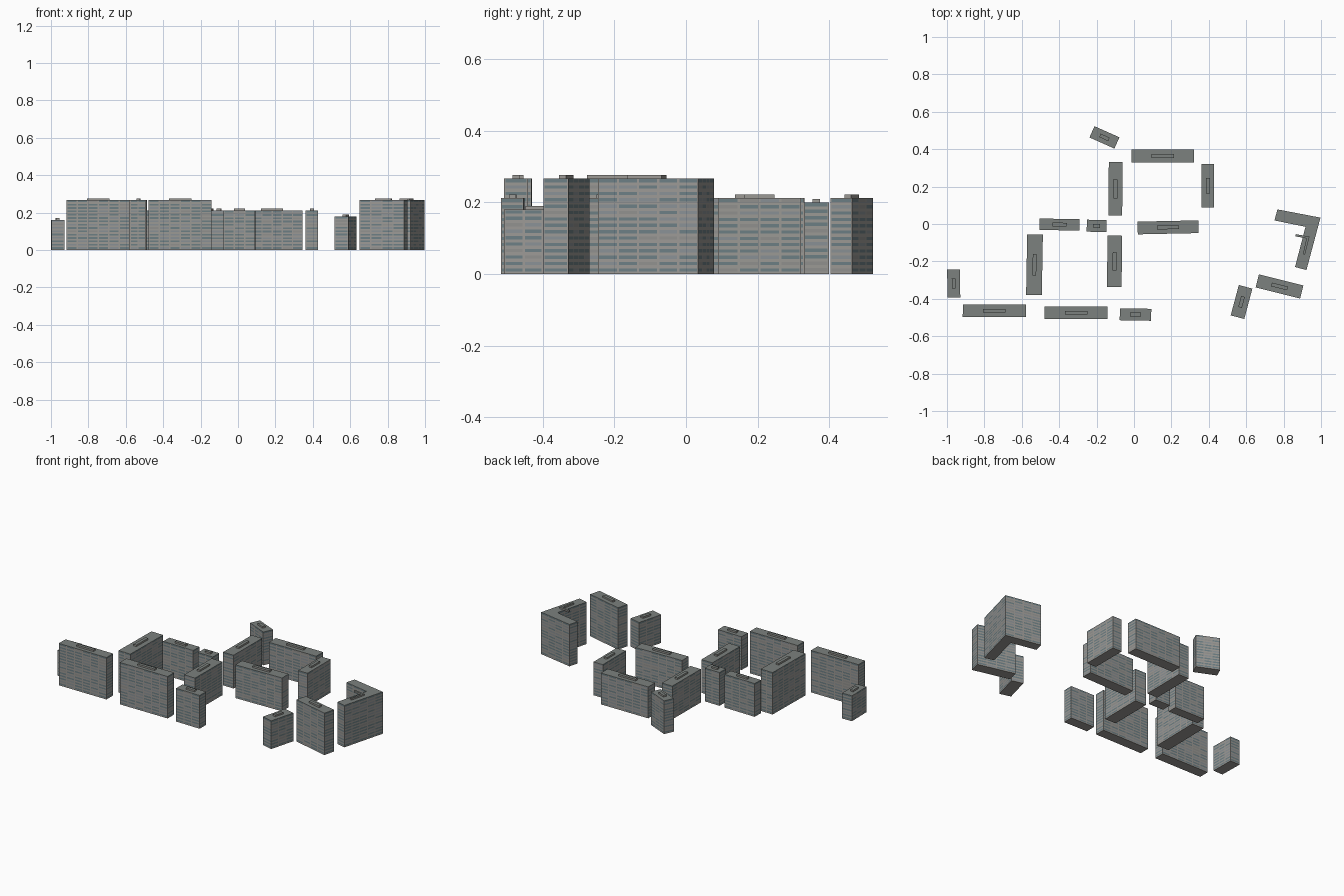
import bpy, bmesh, math, random
from mathutils import Vector, Matrix

if "Cube" in bpy.data.objects:
    bpy.data.objects.remove(bpy.data.objects["Cube"])

random.seed(4)

def material(name, c):
    m = bpy.data.materials.new(name)
    m.diffuse_color = (*c, 1)
    m.use_nodes = True
    m.node_tree.nodes["Principled BSDF"].inputs["Base Color"].default_value = m.diffuse_color
    return m

MATS = [material("concrete", (0.33, 0.32, 0.30)),
        material("roofing", (0.20, 0.22, 0.21)),
        material("glass", (0.15, 0.21, 0.23)),
        material("pale_glass", (0.25, 0.28, 0.30)),
        material("panel", (0.28, 0.28, 0.27))]
FLOOR, BAY = 0.0178, 0.055

def finish(bm, name):
    bmesh.ops.remove_doubles(bm, verts=bm.verts, dist=1e-5)
    me = bpy.data.meshes.new(name)
    bm.to_mesh(me)
    bm.free()
    for m in MATS:
        me.materials.append(m)
    ob = bpy.data.objects.new(name, me)
    bpy.context.collection.objects.link(ob)
    return ob

def cap(bm, pts, z, mat, up=True):
    vs = [bm.verts.new((p[0], p[1], z)) for p in pts]
    f = bm.faces.new(vs if up else vs[::-1])
    f.material_index = mat

def wall(bm, a, b, h):
    # one facade: bays split by pilasters, each floor a sill and a window band
    a, b = Vector((*a, 0)), Vector((*b, 0))
    length = (b - a).length
    d = (b - a) / length
    bays = max(1, round(length / BAY))
    floors = round(h / FLOOR)
    bw, fh, p = length / bays, h / floors, 0.0035
    us = [0]
    for i in range(bays):
        us += [i * bw + p, (i + 1) * bw - p]
    us.append(length)
    zs = [0]
    for k in range(floors):
        zs += [(k + 0.38) * fh, (k + 0.88) * fh]
    zs.append(h)
    grid = [[bm.verts.new(a + d * u + Vector((0, 0, z))) for u in us] for z in zs]
    for r in range(len(zs) - 1):
        for c in range(len(us) - 1):
            f = bm.faces.new((grid[r][c], grid[r][c + 1], grid[r + 1][c + 1], grid[r + 1][c]))
            if r % 2 and c % 2:
                f.material_index = random.choices((2, 3, 4), (7, 2, 1))[0]

def block(name, pts, h):
    bm = bmesh.new()
    for a, b in zip(pts, pts[1:] + pts[:1]):
        wall(bm, a, b, h)
    cap(bm, pts, h, 1)
    cap(bm, pts, 0, 0, False)
    return finish(bm, name)

def plant(name, pts, z, t):
    # rooftop service box
    bm = bmesh.new()
    for a, b in zip(pts, pts[1:] + pts[:1]):
        bm.faces.new([bm.verts.new(v) for v in
                      ((*a, z), (*b, z), (*b, z + t), (*a, z + t))])
    cap(bm, pts, z + t, 1)
    cap(bm, pts, z, 0, False)
    return finish(bm, name)

def rect(x, y, l, w, deg):
    rot = Matrix.Rotation(math.radians(deg), 2)
    out = []
    for sx, sy in ((-1, -1), (1, -1), (1, 1), (-1, 1)):
        v = rot @ Vector((sx * l / 2, sy * w / 2))
        out.append((x + v.x, y + v.y))
    return out

# slab blocks: x, y, length, width, angle, height
BLOCKS = [
    (-0.158, 0.463, 0.146, 0.066, -24, 0.212),
    (0.154, 0.364, 0.334, 0.070, 0, 0.200),
    (0.395, 0.205, 0.232, 0.066, 90, 0.212),
    (-0.099, 0.188, 0.285, 0.074, 89.5, 0.212),
    (-0.398, -0.003, 0.214, 0.061, -1, 0.212),
    (-0.200, -0.010, 0.105, 0.064, -1, 0.212),
    (0.182, -0.018, 0.325, 0.068, 1.2, 0.212),
    (-0.532, -0.218, 0.323, 0.084, 89, 0.267),
    (-0.104, -0.200, 0.275, 0.078, 89.5, 0.212),
    (-0.964, -0.318, 0.150, 0.068, 91, 0.162),
    (-0.747, -0.464, 0.337, 0.067, -0.3, 0.267),
    (-0.309, -0.475, 0.337, 0.066, 0, 0.267),
    (0.008, -0.484, 0.168, 0.064, -1, 0.212),
    (0.575, -0.417, 0.168, 0.075, 75, 0.180),
    (0.778, -0.334, 0.245, 0.072, -14, 0.267),
]
for i, (x, y, l, w, deg, h) in enumerate(BLOCKS, 1):
    block(f"slab_block_{i}", rect(x, y, l, w, deg), h)
    plant(f"roof_box_{i}", rect(x, y, l * 0.36, 0.02, deg), h, 0.01)

# corner block with an L plan and its L-shaped rooftop box
block("corner_block", [(0.767, 0.078), (0.751, 0.019), (0.917, -0.015),
                       (0.861, -0.230), (0.922, -0.246), (0.997, 0.034)], 0.267)
plant("corner_roof_box", [(0.865, -0.054), (0.863, -0.066), (0.922, -0.077),
                          (0.903, -0.161), (0.914, -0.164), (0.938, -0.068)], 0.267, 0.01)
